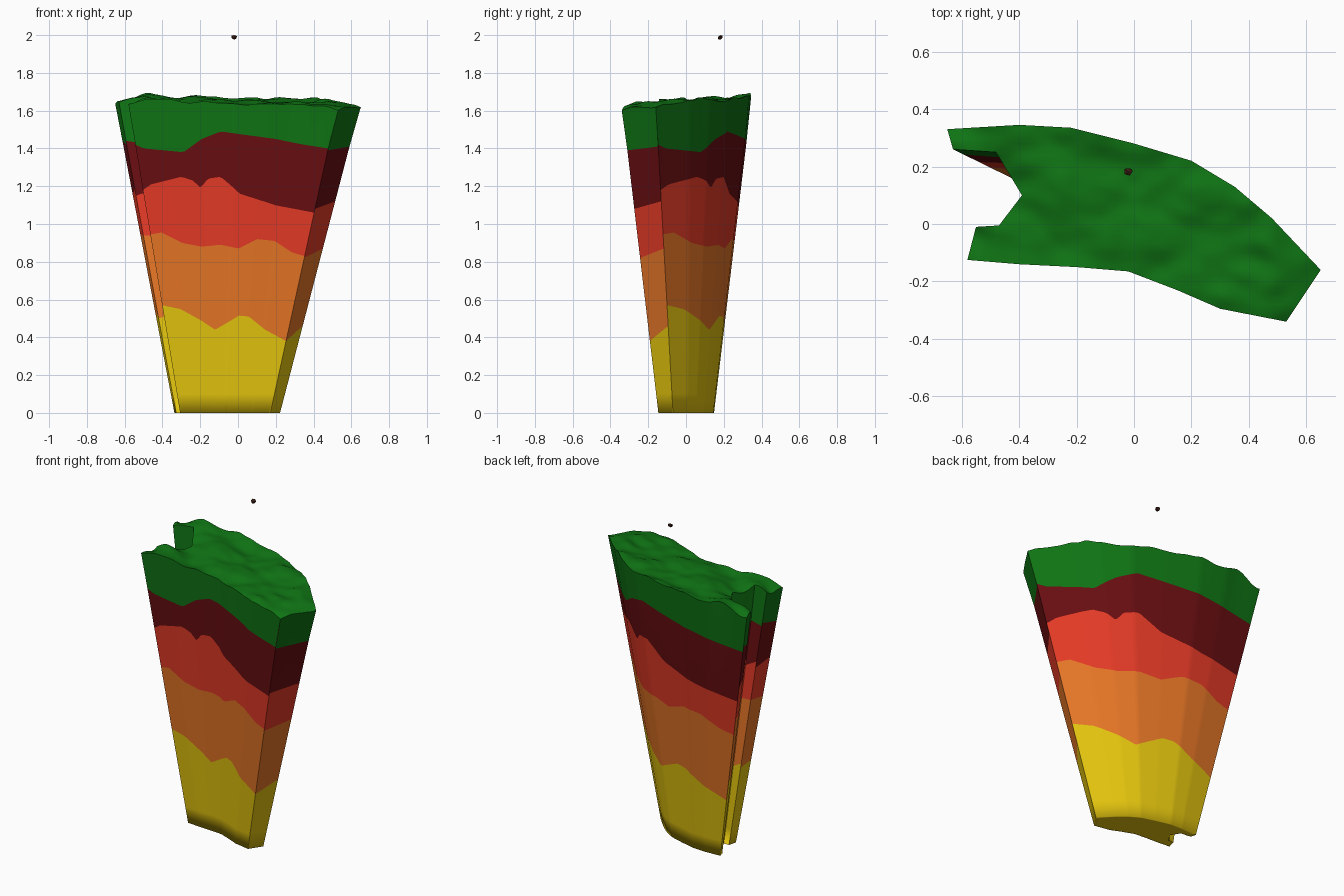
import bpy, bmesh, math, random
from mathutils import Vector, noise
from mathutils.geometry import delaunay_2d_cdt

if "Cube" in bpy.data.objects:
    bpy.data.objects.remove(bpy.data.objects["Cube"])

random.seed(4)
TOP, LOW_SCALE, LOW_SHIFT = 1.64, 0.43, -0.057


def material(name, rgb):
    m = bpy.data.materials.new(name)
    lin = [((c / 255 + 0.055) / 1.055) ** 2.4 if c > 10 else c / 255 / 12.92 for c in rgb]
    m.diffuse_color = (*lin, 1)
    m.use_nodes = True
    m.node_tree.nodes["Principled BSDF"].inputs["Base Color"].default_value = m.diffuse_color
    return m


YELLOW = material("yellow", (226, 195, 14))
ORANGE = material("orange", (228, 117, 38))
RED = material("red", (228, 58, 38))
DARK = material("dark_red", (104, 14, 17))
GREEN = material("green", (15, 116, 20))
BROWN = material("dark_brown", (62, 30, 20))


def finish(bm, name, mats, smooth=True):
    me = bpy.data.meshes.new(name)
    bm.normal_update()
    for f in bm.faces:
        f.smooth = smooth
    bm.to_mesh(me)
    bm.free()
    ob = bpy.data.objects.new(name, me)
    bpy.context.collection.objects.link(ob)
    for m in mats:
        me.materials.append(m)
    return ob


def lerp_table(table, u):
    for (a, za), (b, zb) in zip(table, table[1:]):
        if u <= b:
            return za + (zb - za) * (u - a) / (b - a)
    return table[-1][1]


# Layer borders along the long sides, lowest first: (position along side, height)
LONG = [
    [(0, .57), (.13, .55), (.28, .49), (.39, .44), (.58, .515), (.66, .51), (.81, .44), (1, .38)],
    [(0, .945), (.07, .955), (.19, .90), (.31, .88), (.43, .89), (.55, .87), (.67, .92),
     (.79, .91), (.91, .85), (1, .83)],
    [(0, 1.18), (.05, 1.21), (.22, 1.25), (.28, 1.23), (.32, 1.19), (.36, 1.24), (.43, 1.25),
     (.54, 1.16), (.76, 1.10), (1, 1.06)],
    [(0, 1.42), (.04, 1.40), (.24, 1.38), (.335, 1.45), (.43, 1.49), (.53, 1.475), (.72, 1.45),
     (.87, 1.42), (1, 1.40)],
]


def straight(start, end):
    return [[(0, a), (1, b)] for a, b in zip(start, end)]


RIGHT = straight((.38, .82, 1.08, 1.39), (.46, .87, 1.12, 1.41))
LEFT = straight((.50, .94, 1.15, 1.44), (.53, .94, 1.19, 1.42))

# Outline at the top, counter-clockwise, one strip per side
SIDES = [
    ([(-.58, -.125), (-.40, -.14), (-.20, -.15), (-.02, -.165), (.15, -.23), (.30, -.295), (.53, -.34)], LONG),
    ([(.53, -.34), (.65, -.16)], RIGHT),
    ([(.65, -.16), (.48, .02), (.35, .13), (.20, .22), (0, .28), (-.22, .335), (-.40, .345), (-.65, .33)], LONG),
    ([(-.65, .33), (-.63, .26)], LEFT),
    ([(-.63, .26), (-.48, .25)], LEFT),
    ([(-.48, .25), (-.39, .10)], LEFT),
    ([(-.39, .10), (-.47, -.005)], LEFT),
    ([(-.47, -.005), (-.55, -.01)], LEFT),
    ([(-.55, -.01), (-.58, -.125)], LEFT),
]


def height(x, y):
    """Lumpy grass height."""
    z = 1.65 + 0.04 * y + 0.030 * noise.noise(Vector((x * 4 + 3, y * 11 + x * 3, 0.4)))
    z += 0.012 * noise.noise(Vector((x * 11, y * 16, 2.7)))
    z += 0.032 * math.exp(-((x + .50) ** 2 + (y - .32) ** 2) / 0.008)
    return z - 0.03 * max(0.0, min(1.0, (abs(x) - .48) / .15))


def at_height(p, z):
    t = min(1.0, z / TOP)
    s = LOW_SCALE + (1 - LOW_SCALE) * t
    return (p[0] * s + LOW_SHIFT * (1 - t), p[1] * s, z)


def resample(points, step=0.02):
    """Points along a polyline with their share of its length."""
    pts = [Vector(p) for p in points]
    total = sum((b - a).length for a, b in zip(pts, pts[1:]))
    out, run = [], 0.0
    for a, b in zip(pts, pts[1:]):
        n = max(1, round((b - a).length / step))
        for i in range(n):
            out.append((a.lerp(b, i / n), (run + (b - a).length * i / n) / total))
        run += (b - a).length
    return out + [(pts[-1], 1.0)]


# Layered walls: strips of columns with rows on the layer borders
bm = bmesh.new()
ring, foot = [], []
for points, borders in SIDES:
    cols = []
    for p, u in resample(points):
        zs = [0, 0.1] + [lerp_table(t, u) for t in borders]
        col = [bm.verts.new(at_height(p, z)) for z in zs]
        col.append(bm.verts.new((p.x, p.y, height(p.x, p.y))))
        cols.append(col)
        ring.append(p)
        foot.append(col[0])
    ring.pop()
    foot.pop()
    for a, b in zip(cols, cols[1:]):
        for r in range(6):
            f = bm.faces.new((a[r], b[r], b[r + 1], a[r + 1]))
            f.material_index = max(0, r - 1)

# Underside: soft rim and flat base
mid = sum((v.co for v in foot), Vector()) / len(foot)
inner = [bm.verts.new(mid + (v.co - mid) * 0.94) for v in foot]
n = len(foot)
for i in range(n):
    j = (i + 1) % n
    bm.faces.new((foot[j], foot[i], inner[i], inner[j]))
bm.faces.new([bm.verts.new(v.co) for v in reversed(inner)])
finish(bm, "layered_ground_walls", [YELLOW, ORANGE, RED, DARK, GREEN])


# Grass top: filled outline with a fine lumpy grid
def inside(x, y):
    hit = False
    for a, b in zip(ring, ring[1:] + ring[:1]):
        if (a.y > y) != (b.y > y) and x < a.x + (b.x - a.x) * (y - a.y) / (b.y - a.y):
            hit = not hit
    return hit


def clear(x, y):
    return min((p.x - x) ** 2 + (p.y - y) ** 2 for p in ring) > 0.012 ** 2


pts = list(ring)
for i in range(-33, 34):
    for j in range(-18, 19):
        x, y = i * 0.02, j * 0.02
        if inside(x, y) and clear(x, y):
            pts.append(Vector((x, y)))
verts, _, faces, *_ = delaunay_2d_cdt(pts, [], [list(range(len(ring)))], 1, 1e-5)
bm = bmesh.new()
bv = [bm.verts.new((v.x, v.y, height(v.x, v.y))) for v in verts]
for f in faces:
    bm.faces.new([bv[k] for k in f])
bm.normal_update()
bmesh.ops.reverse_faces(bm, faces=[f for f in bm.faces if f.normal.z < 0])
finish(bm, "grass_top", [GREEN])

# Small floating rock chip
bm = bmesh.new()
bmesh.ops.create_icosphere(bm, subdivisions=1, radius=1)
for v in bm.verts:
    v.co *= random.uniform(0.75, 1.1)
    v.co.z += 0.35 * v.co.y
lo, hi = min(v.co.z for v in bm.verts), max(v.co.z for v in bm.verts)
for v in bm.verts:
    v.co = (-0.02 + v.co.x * 0.018, 0.183 + v.co.y * 0.016,
            1.976 + 0.024 * (v.co.z - lo) / (hi - lo))
finish(bm, "floating_rock_chip", [BROWN], smooth=False)
